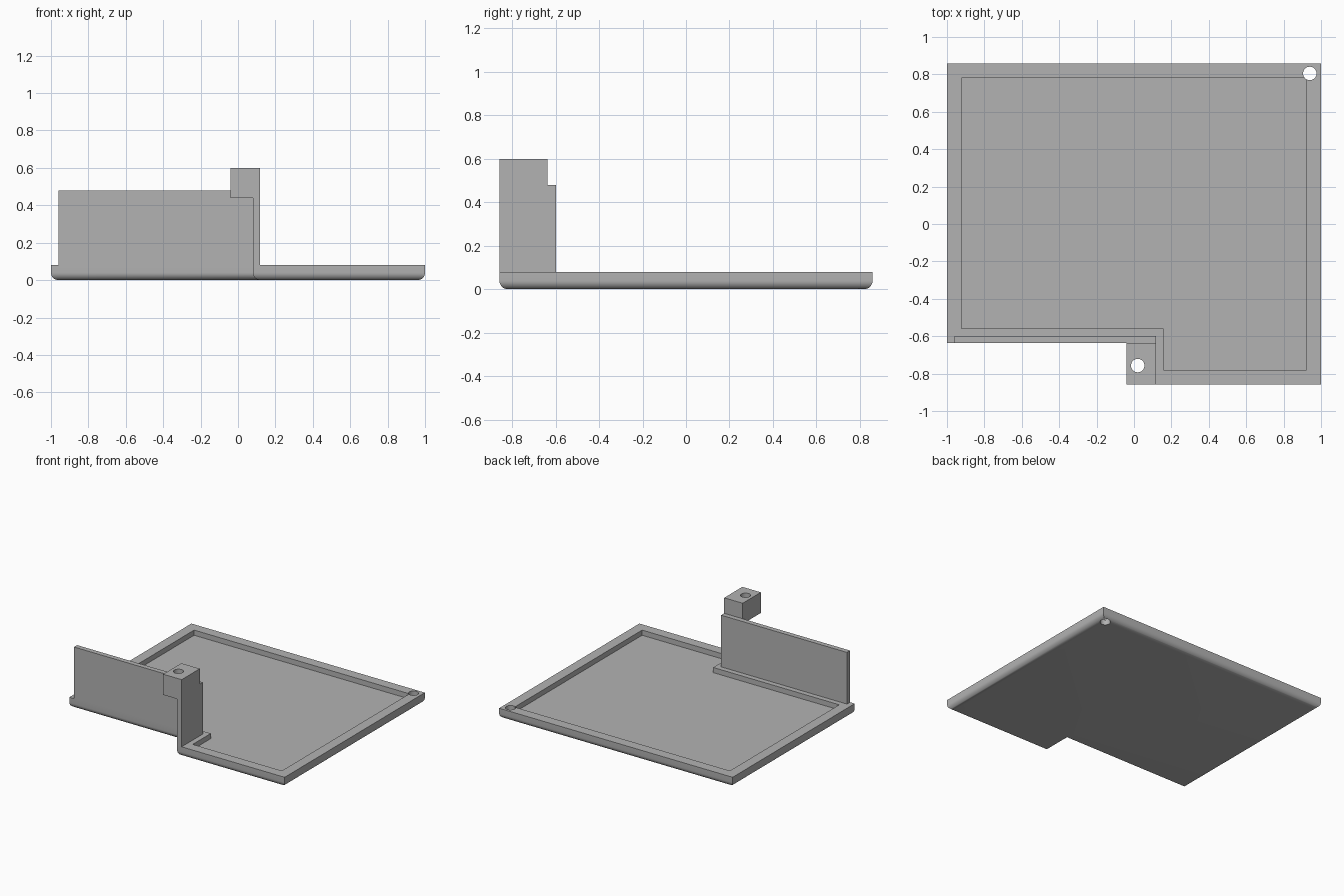
import bpy
import bmesh
import math

cube = bpy.data.objects.get("Cube")
if cube:
    bpy.data.objects.remove(cube)

grey = bpy.data.materials.new("plain grey")
grey.use_nodes = True
COLOUR = (0.45, 0.45, 0.45, 1)
grey.diffuse_color = COLOUR
grey.node_tree.nodes["Principled BSDF"].inputs["Base Color"].default_value = COLOUR

RIM = 0.078        # rim width
TOP = 0.08         # rim height
FLOOR = 0.04       # recess floor height
HALF = 0.858       # half depth in y
STEP_X, STEP_Y = 0.08, -0.636   # corner of the front notch
WALL = 0.038       # thickness of the upright walls


def prism(name, outline, z0, z1, fillet=0):
    """Extrude an outline upward, optionally rounding its bottom edges."""
    bm = bmesh.new()
    base = bm.faces.new([bm.verts.new((x, y, z0)) for x, y in outline])
    up = bmesh.ops.extrude_face_region(bm, geom=[base], use_keep_orig=True)
    for v in up["geom"]:
        if isinstance(v, bmesh.types.BMVert):
            v.co.z = z1
    bmesh.ops.recalc_face_normals(bm, faces=bm.faces[:])
    if fillet:
        low = [e for e in bm.edges if all(abs(v.co.z - z0) < 1e-5 for v in e.verts)]
        bmesh.ops.bevel(bm, geom=low, offset=fillet, segments=8,
                        profile=0.5, affect='EDGES')
    mesh = bpy.data.meshes.new(name)
    bm.to_mesh(mesh)
    bm.free()
    obj = bpy.data.objects.new(name, mesh)
    bpy.context.collection.objects.link(obj)
    mesh.materials.append(grey)
    return obj


def box(name, x0, x1, y0, y1, z0, z1):
    return prism(name, [(x0, y0), (x1, y0), (x1, y1), (x0, y1)], z0, z1)


def pin(name, x, y, z0, z1, r=0.036, n=32):
    ring = [(x + r * math.cos(2 * math.pi * i / n),
             y + r * math.sin(2 * math.pi * i / n)) for i in range(n)]
    return prism(name, ring, z0, z1)


def stepped(inset):
    """Rectangle with a notch in its front corner, shrunk by inset."""
    i = inset
    return [(-1 + i, STEP_Y + i), (STEP_X + i, STEP_Y + i),
            (STEP_X + i, -HALF + i), (1 - i, -HALF + i),
            (1 - i, HALF - i), (-1 + i, HALF - i)]


def combine(target, tool, operation):
    mod = target.modifiers.new(tool.name, 'BOOLEAN')
    mod.operation = operation
    mod.solver = 'EXACT'
    mod.object = tool
    bpy.context.view_layer.objects.active = target
    bpy.ops.object.modifier_apply(modifier=mod.name)
    bpy.data.objects.remove(tool)


# Tray with a rounded underside and a shallow recess
tray = prism("tray", stepped(0), 0, TOP, fillet=0.04)
combine(tray, prism("recess", stepped(RIM), FLOOR, TOP + 0.1), 'DIFFERENCE')
combine(tray, pin("corner_hole", 0.94, 0.805, -0.1, 0.2), 'DIFFERENCE')

# Upright L-shaped wall along the notch
x_in, y_in = STEP_X + WALL, STEP_Y + WALL
wall = prism("upright_wall", [(-0.96, STEP_Y), (STEP_X, STEP_Y), (STEP_X, -HALF),
                              (x_in, -HALF), (x_in, y_in), (-0.96, y_in)], TOP, 0.48)

# Overhanging block with a vertical screw hole
block = box("screw_block", -0.04, x_in, -HALF, STEP_Y, 0.44, 0.6)
combine(wall, block, 'UNION')
combine(wall, pin("screw_hole", 0.02, -0.757, 0.3, 0.7), 'DIFFERENCE')
combine(tray, wall, 'UNION')

# Smooth fillet and holes, crisp edges elsewhere
bpy.ops.object.select_all(action='DESELECT')
tray.select_set(True)
bpy.context.view_layer.objects.active = tray
bpy.ops.object.shade_smooth_by_angle(angle=math.radians(30))
tray.name = "tray_with_screw_block"
